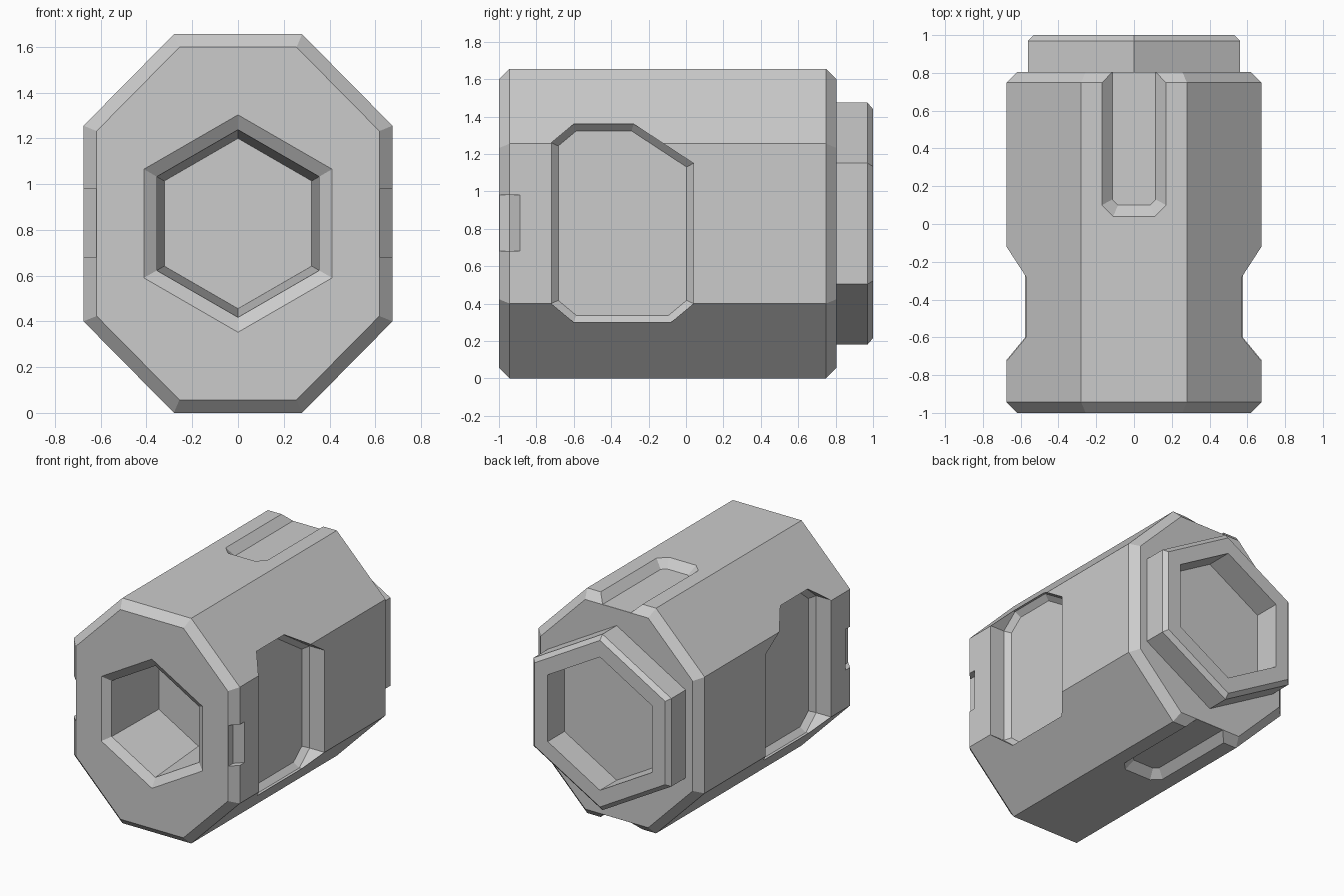
import bpy, bmesh, math
from mathutils import Vector

cube = bpy.data.objects.get("Cube")
if cube:
    bpy.data.objects.remove(cube, do_unlink=True)

MID_Z = 0.8275      # height of the long axis
HALF_H = 0.8275

grey = bpy.data.materials.new("plain_grey")
grey.use_nodes = True
grey.diffuse_color = (0.6, 0.6, 0.6, 1)
bsdf = next(n for n in grey.node_tree.nodes if n.type == 'BSDF_PRINCIPLED')
bsdf.inputs["Base Color"].default_value = (0.6, 0.6, 0.6, 1)
bsdf.inputs["Roughness"].default_value = 0.7


def loft(name, sections, closed=False):
    """Skin matching outlines; cap both ends, or join last to first."""
    bm = bmesh.new()
    rings = [[bm.verts.new(p) for p in s] for s in sections]
    pairs = list(zip(rings, rings[1:]))
    if closed:
        pairs.append((rings[-1], rings[0]))
    else:
        bm.faces.new(rings[0])
        bm.faces.new(rings[-1])
    n = len(rings[0])
    for a, b in pairs:
        for i in range(n):
            j = (i + 1) % n
            bm.faces.new((a[i], a[j], b[j], b[i]))
    bmesh.ops.recalc_face_normals(bm, faces=bm.faces)
    mesh = bpy.data.meshes.new(name)
    bm.to_mesh(mesh)
    bm.free()
    mesh.materials.append(grey)
    ob = bpy.data.objects.new(name, mesh)
    bpy.context.collection.objects.link(ob)
    return ob


def inset(points, d):
    """Offset a convex counter-clockwise 2D outline inwards by d."""
    pts = [Vector(p) for p in points]
    out = []
    for i, p in enumerate(pts):
        a = (p - pts[i - 1]).normalized()
        b = (pts[(i + 1) % len(pts)] - p).normalized()
        na, nb = Vector((-a.y, a.x)), Vector((-b.y, b.x))
        out.append(p + (na + nb) * d / (1 + na.dot(nb)))
    return out


def hexagon(radius, y):
    angles = [math.radians(90 + 60 * i) for i in range(6)]
    return [(radius * math.cos(a), y, MID_Z + radius * math.sin(a)) for a in angles]


def carve(target, cutter):
    cutter.hide_render = True
    mod = target.modifiers.new("cut", 'BOOLEAN')
    mod.operation = 'DIFFERENCE'
    mod.solver = 'EXACT'
    mod.object = cutter
    bpy.context.view_layer.objects.active = target
    bpy.ops.object.modifier_apply(modifier=mod.name)
    bpy.data.objects.remove(cutter, do_unlink=True)


# Tall octagonal body with chamfered ends
octagon = [(0.28, 0), (0.675, 0.4), (0.675, 1.255), (0.28, 1.655),
           (-0.28, 1.655), (-0.675, 1.255), (-0.675, 0.4), (-0.28, 0)]
small = inset(octagon, 0.057)
body = loft("body", [[(x, y, z) for x, z in outline] for outline, y in
                     ((small, -1), (octagon, -0.943), (octagon, 0.748), (small, 0.805))])

# Hexagonal front socket
carve(body, loft("socket_cutter", [hexagon(r, y) for r, y in
                                   ((0.475, -1.1), (0.475, -1), (0.41, -0.96), (0.372, -0.46))]))

# Side recesses with chamfered floors, and small front edge notches
recess = [(-0.60, 0.3), (-0.08, 0.3), (0.04, 0.4), (0.04, 1.15),
          (-0.28, 1.36), (-0.60, 1.36), (-0.72, 1.26), (-0.72, 0.4)]
floor = inset(recess, 0.037)
notch = [(0.8, -1.1), (0.62, -1.1), (0.62, -0.943), (0.675, -0.887), (0.8, -0.887)]
for side in (1, -1):
    carve(body, loft("recess_cutter", [[(side * x, y, z) for y, z in outline]
                                       for outline, x in ((recess, 0.9), (recess, 0.555), (floor, 0.517))]))
    carve(body, loft("notch_cutter", [[(side * x, y, z) for x, y in notch]
                                      for z in (0.68, 0.98)]))


# Grooves along the top and bottom, open at the back
def groove_outline(half, start, corner, height):
    return [(half, 1.1, height), (half, start + corner, height), (half - corner, start, height),
            (corner - half, start, height), (-half, start + corner, height), (-half, 1.1, height)]


for side in (1, -1):
    level = lambda h: MID_Z + side * h
    carve(body, loft("groove_cutter", [
        groove_outline(0.17, 0.04, 0.06, level(HALF_H + 0.1)),
        groove_outline(0.17, 0.04, 0.06, level(HALF_H)),
        groove_outline(0.115, 0.1, 0.03, level(HALF_H - 0.056))]))

# Hollow hexagonal collar on the back
collar = loft("rear_collar", [hexagon(r, y) for r, y in
                              ((0.647, 0.78), (0.647, 0.97), (0.612, 1), (0.49, 1), (0.49, 0.78))],
              closed=True)

for ob in (body, collar):
    for poly in ob.data.polygons:
        poly.use_smooth = False
